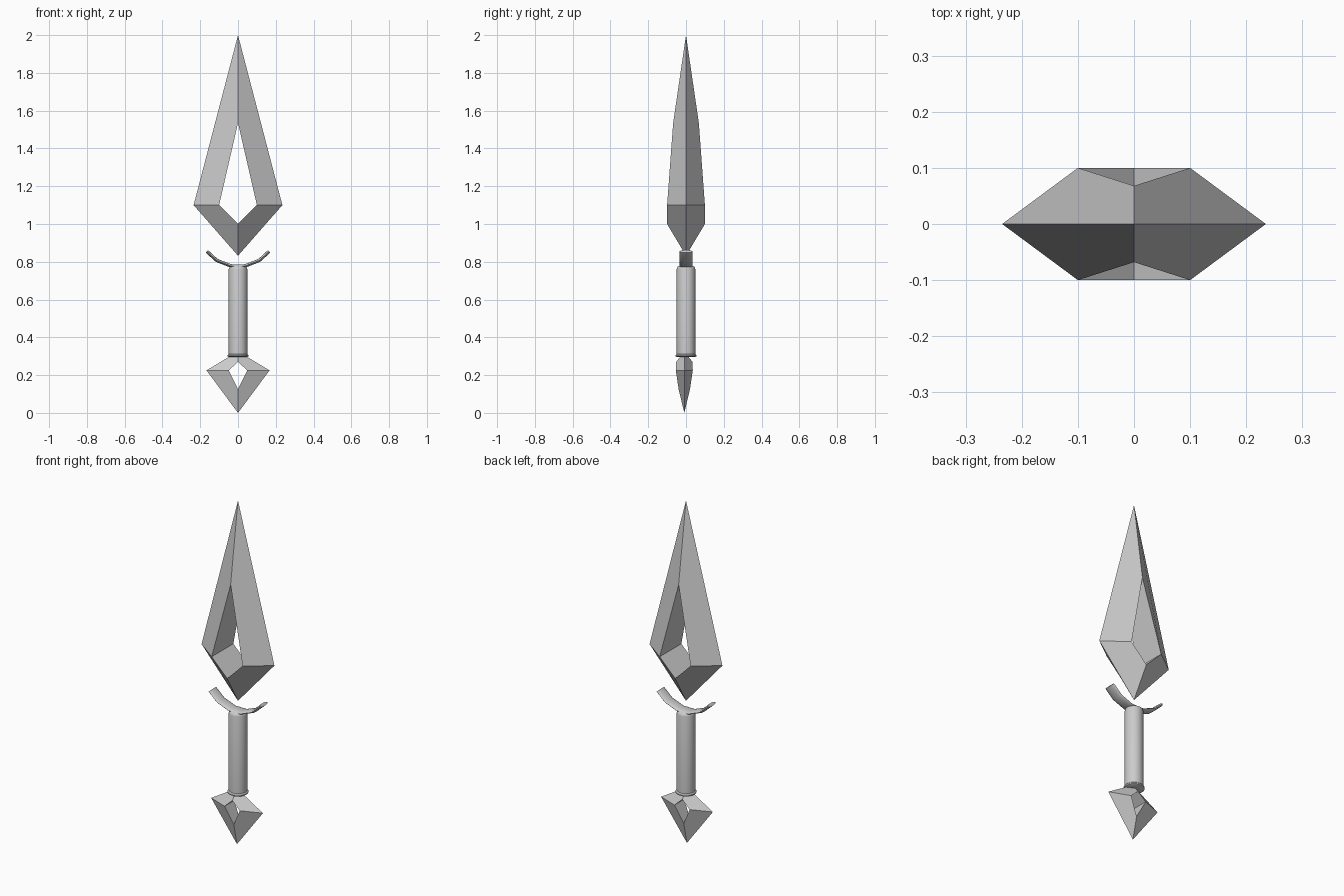
import bpy, bmesh, math
from mathutils import Vector

if "Cube" in bpy.data.objects:
    bpy.data.objects.remove(bpy.data.objects["Cube"])


def finish(name, bm, smooth=False):
    bmesh.ops.recalc_face_normals(bm, faces=bm.faces[:])
    mesh = bpy.data.meshes.new(name)
    bm.to_mesh(mesh)
    bm.free()
    ob = bpy.data.objects.new(name, mesh)
    bpy.context.collection.objects.link(ob)
    if smooth:
        bpy.ops.object.select_all(action='DESELECT')
        bpy.context.view_layer.objects.active = ob
        ob.select_set(True)
        bpy.ops.object.shade_smooth_by_angle(angle=math.radians(40))
    return ob


def kite_ring(name, outer, inner, cy=0.0):
    """Hollow kite: sharp outer edge (x, z), straight-walled hole (x, z, half depth)."""
    bm = bmesh.new()
    rim = [bm.verts.new((x, cy, z)) for x, z in outer]
    front = [bm.verts.new((x, cy - d, z)) for x, z, d in inner]
    back = [bm.verts.new((x, cy + d, z)) for x, z, d in inner]
    for i in range(4):
        j = (i + 1) % 4
        for a, b in ((rim, front), (front, back), (back, rim)):
            bm.faces.new((a[i], a[j], b[j], b[i]))
    return finish(name, bm)


def loft(name, rings, smooth=True):
    """Skin a list of equal-length rings and cap both ends."""
    bm = bmesh.new()
    loops = [[bm.verts.new(p) for p in r] for r in rings]
    n = len(loops[0])
    for a, b in zip(loops, loops[1:]):
        for i in range(n):
            j = (i + 1) % n
            bm.faces.new((a[i], a[j], b[j], b[i]))
    bm.faces.new(loops[0])
    bm.faces.new(loops[-1])
    return finish(name, bm, smooth)


# Blade and pommel: faceted hollow kites
kite_ring("blade",
          [(0, 2.0), (0.235, 1.1), (0, 0.832), (-0.235, 1.1)],
          [(0, 1.535, 0.068), (0.1, 1.1, 0.1), (0, 1.0, 0.1), (-0.1, 1.1, 0.1)])
kite_ring("pommel",
          [(0, 0.325), (0.167, 0.225), (0, 0.0), (-0.167, 0.225)],
          [(0, 0.27, 0.043), (0.049, 0.225, 0.045), (0, 0.125, 0.03), (-0.049, 0.225, 0.045)],
          cy=-0.009)

# Handle: round grip with a small collar at the bottom
SIDES = 32
profile = [(0.05, 0.297), (0.055, 0.3), (0.055, 0.307), (0.049, 0.313),
           (0.049, 0.762), (0.046, 0.772), (0.038, 0.778)]
loft("handle", [[(r * math.cos(2 * math.pi * i / SIDES), r * math.sin(2 * math.pi * i / SIDES), z)
                 for i in range(SIDES)] for r, z in profile])

# Guard: flattened tube swept along an upward-curving path
half = [(0.037, 0.778), (0.112, 0.807), (0.165, 0.855)]
path = [Vector((-x, 0, z)) for x, z in reversed(half)] + [Vector((x, 0, z)) for x, z in half]
rings = []
for k, p in enumerate(path):
    t = (path[min(k + 1, len(path) - 1)] - path[max(k - 1, 0)]).normalized()
    nrm = Vector((-t.z, 0, t.x))
    rings.append([p + nrm * 0.009 * math.sin(2 * math.pi * i / 12)
                  + Vector((0, 0.035 * math.cos(2 * math.pi * i / 12), 0)) for i in range(12)])
loft("guard", rings)
